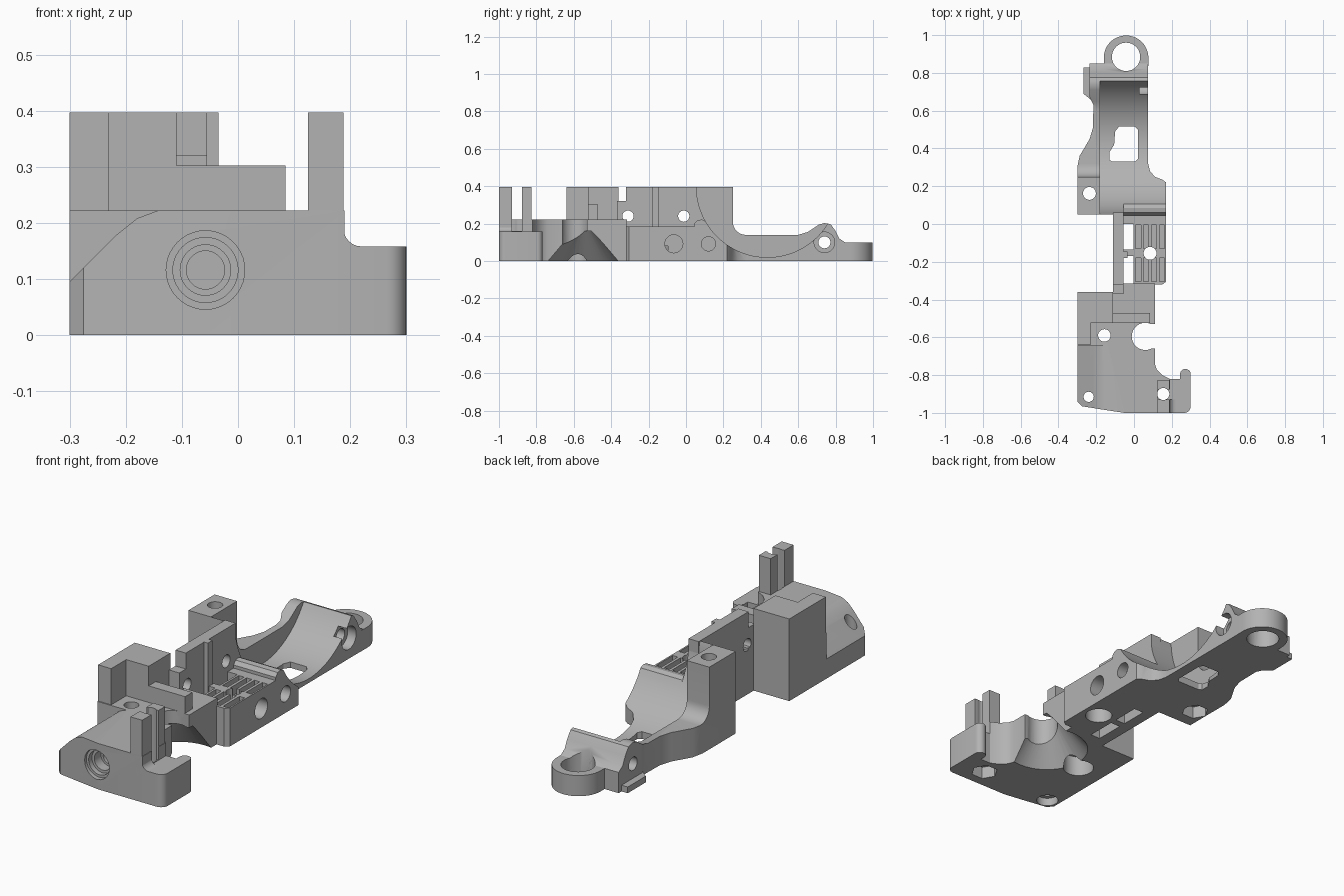
import bpy, bmesh, math
from mathutils import Vector

cube = bpy.data.objects.get("Cube")
if cube:
    bpy.data.objects.remove(cube, do_unlink=True)

grey = bpy.data.materials.new("plain grey")
grey.use_nodes = True
grey.diffuse_color = (0.45, 0.45, 0.45, 1)
grey.node_tree.nodes["Principled BSDF"].inputs["Base Color"].default_value = (0.45, 0.45, 0.45, 1)

PLACE = {"x": lambda a, b, h: (h, a, b), "y": lambda a, b, h: (a, h, b), "z": lambda a, b, h: (a, b, h)}


def prism(name, pts, axis, lo, hi, taper=None):
    """Extrude an outline along an axis; taper is an optional outline for the far end."""
    bm = bmesh.new()
    ends = [[bm.verts.new(PLACE[axis](a, b, h)) for a, b in p] for p, h in ((pts, lo), (taper or pts, hi))]
    bm.faces.new(ends[0])
    bm.faces.new(ends[1])
    n = len(pts)
    for i in range(n):
        j = (i + 1) % n
        bm.faces.new((ends[0][i], ends[0][j], ends[1][j], ends[1][i]))
    bmesh.ops.recalc_face_normals(bm, faces=bm.faces)
    mesh = bpy.data.meshes.new(name)
    bm.to_mesh(mesh)
    bm.free()
    mesh.materials.append(grey)
    ob = bpy.data.objects.new(name, mesh)
    bpy.context.collection.objects.link(ob)
    return ob


def box(name, x0, x1, y0, y1, z0, z1):
    return prism(name, [(x0, y0), (x1, y0), (x1, y1), (x0, y1)], "z", z0, z1)


def ring_pts(a, b, r, n=40):
    return [(a + r * math.cos(math.tau * i / n), b + r * math.sin(math.tau * i / n)) for i in range(n)]


def cyl(axis, a, b, r, lo, hi, n=40, name="cutter", r2=None):
    return prism(name, ring_pts(a, b, r, n), axis, lo, hi, ring_pts(a, b, r2, n) if r2 else None)


def cut(cutter, *targets):
    cutter.hide_render = True
    for t in targets:
        m = t.modifiers.new("cut", "BOOLEAN")
        m.operation, m.solver, m.object = "DIFFERENCE", "EXACT", cutter
        with bpy.context.temp_override(object=t, active_object=t, selected_objects=[t]):
            bpy.ops.object.modifier_apply(modifier=m.name)
    bpy.data.objects.remove(cutter, do_unlink=True)


def arc(a, b, r, start, end, n=24):
    angles = [math.radians(start + (end - start) * i / n) for i in range(n + 1)]
    return [(a + r * math.cos(t), b + r * math.sin(t)) for t in angles]


# Front body with sloped shoulder
front_body = prism("front_body", [(-.3, -.36), (-.3, -.94), (-.275, -.965), (-.15, -.985), (-.05, -1), (.19, -1),
                                  (.19, -.82), (.15, -.8), (.12, -.77), (.11, -.74), (.11, -.36)], "z", 0, .222)
cut(prism("shoulder_cutter", [(-.31, .085), (-.215, .18), (-.18, .208), (-.14, .223), (-.14, .3), (-.31, .3)],
          "y", -1.1, -.645), front_body)
tall_block = prism("tall_block", [(-.3, -.36), (-.3, -.64), (-.23, -.64), (-.23, -.525), (-.11, -.525), (-.11, -.36)],
                   "z", .2, .397)
box("ledge", -.115, .085, -.525, -.47, .2, .302)

# Corner tab and its two posts
tab = prism("corner_tab", [(.12, -1)] + arc(.265, -.965, .035, -90, 0, 8) + arc(.272, -.795, .028, 0, 180, 10)
            + [(.244, -.82), (.12, -.82)], "z", 0, .158)
front_post = box("front_post", .125, .188, -1, -.93, .1, .397)
rear_post = box("rear_post", .125, .188, -.877, -.825, .1, .397)
prism("post_fillet", [(.185, .15), (.185, .19)] + arc(.22, .19, .032, 180, 270, 6) + [(.22, .15)], "y", -1, -.93)
cut(box("cutter", .125, .3, -.93, -.877, .16, .5), front_body)

# Neck, side wall and rib
neck = box("neck", -.11, .11, -.37, -.315, 0, .222)
side_wall = prism("side_wall", [(-.37, 0), (-.37, .32), (-.32, .32), (-.32, .397), (.06, .397), (.06, 0)],
                  "x", -.11, -.055)
box("wall_rib", -.06, -.035, -.18, -.145, .1, .397)
for y in (-.31, -.012):
    cut(cyl("x", y, .24, .03, -.2, 0), side_wall)

# Vented middle plate
plate = prism("vent_plate", [(-.055, -.32), (.15, -.32), (.17, -.305), (.17, .06), (-.055, .06)], "z", 0, .185)
for y0, y1 in ((-.315, -.17), (-.135, .0)):
    cut(box("window_cutter", -.056, -.003, y0, y1, -.1, .3), plate)
for row in (-.305, -.13):
    for k in range(4):
        x = .008 + .042 * k
        cut(box("slot_cutter", x, x + .028, row, row + .125, .14, .3), plate)
cut(cyl("x", -.065, .092, .048, .1, .2), plate)

# Cradle: a round trough lying across the rear half
trough = arc(.435, .4, .38, 180, 328.3, 40)
hump = [(.775, .195), (.8, .16), (.82, .12), (.85, .1), (.85, 0)]
cradle_left = prism("cradle_left", [(.05, 0), (.05, .397)] + trough[1:] + hump, "x", -.181, -.055)
low_arc = [p for p in trough if p[1] < .2 or p[0] > .5]
cradle_right = prism("cradle_right", [(.045, 0), (.045, .2), (.06, .218), (.085, .222), (.105, .213)]
                     + low_arc + hump, "x", -.055, .17)
cut(prism("side_cutter", [(.25, 1), (.075, 1), (.075, .32), (.085, .28), (.11, .25), (.15, .235), (.17, .22),
                          (.25, .22)], "z", -.1, .5), cradle_right)
cut(cyl("x", .12, .092, .038, .12, .2), cradle_right)
cut(prism("floor_window_cutter", [(-.13, .34), (-.115, .33), (.005, .33), (.02, .345), (.02, .5), (.005, .515),
                                  (-.08, .515), (-.1, .49), (-.105, .42), (-.13, .38)], "z", -.1, .2),
    cradle_left, cradle_right)

# Outer cradle wall with its tall screw block
outer_wall = prism("outer_wall", [(.05, 0), (.05, .397), (.25, .397), (.25, .21)] + arc(.32, .21, .07, 190, 270, 8)
                   + [(.6, .14), (.65, .155), (.71, .195), (.74, .203), (.758, .2)] + hump, "x", -.3, -.18)
cut(prism("outline_cutter", [(-.4, .3), (-.3, .3), (-.288, .36), (-.235, .45), (-.217, .51), (-.215, .63),
                             (-.235, .67), (-.235, .9), (-.4, .9)], "z", -.1, .5), outer_wall)
prism("low_flange", [(-.2, .64), (-.225, .655), (-.268, .69), (-.268, .828), (-.2, .828)], "z", 0, .03)

# End ring
end_ring = prism("end_ring", [(.075, .8)] + arc(-.042, .88, .118, 0, 180, 32) + [(-.16, .8)], "z", 0, .1)
cut(cyl("z", -.042, .885, .075, -.1, .4), end_ring, cradle_left, cradle_right)
cut(cyl("x", .74, .1, .032, -.4, .2), outer_wall, cradle_left, cradle_right)
cut(cyl("x", .74, .1, .055, .03, .2), cradle_right)

# Side notch and its flared underside
cut(cyl("z", .06, -.595, .072, -.1, .5), front_body)
cut(box("cutter", .06, .2, -.66, -.53, -.1, .215 + .1), front_body)
cut(cyl("z", .07, -.55, .2, -.01, .16, r2=.06), front_body, neck)

# Stepped blind hole in the front face
for r, depth in ((.07, -.975), (.058, -.95), (.045, -.9), (.034, -.8)):
    cut(cyl("y", -.058, .116, r, -1.1, depth), front_body)

# Vertical screw holes with pockets underneath: x, y, radius, pocket radius, pocket sides, depth, parts
for x, y, r, pocket, sides, depth, parts in (
        (.155, -.9, .032, .062, 6, .06, (front_body, tab, front_post, rear_post)),
        (-.24, -.915, .027, .05, 24, .04, (front_body,)),
        (-.157, -.59, .033, .07, 40, .1, (front_body,)),
        (.085, -.155, .034, .062, 40, .08, (plate,)),
        (-.236, .162, .034, .062, 6, .06, (outer_wall,))):
    cut(cyl("z", x, y, r, -.1, .5), *parts)
    cut(cyl("z", x, y, pocket, -.1, depth, sides), *parts)

# Smooth the curved surfaces but keep edges sharp
bpy.ops.object.select_all(action="DESELECT")
for ob in bpy.context.scene.objects:
    if ob.type == "MESH":
        ob.select_set(True)
        bpy.context.view_layer.objects.active = ob
bpy.ops.object.shade_smooth_by_angle(angle=math.radians(30))
